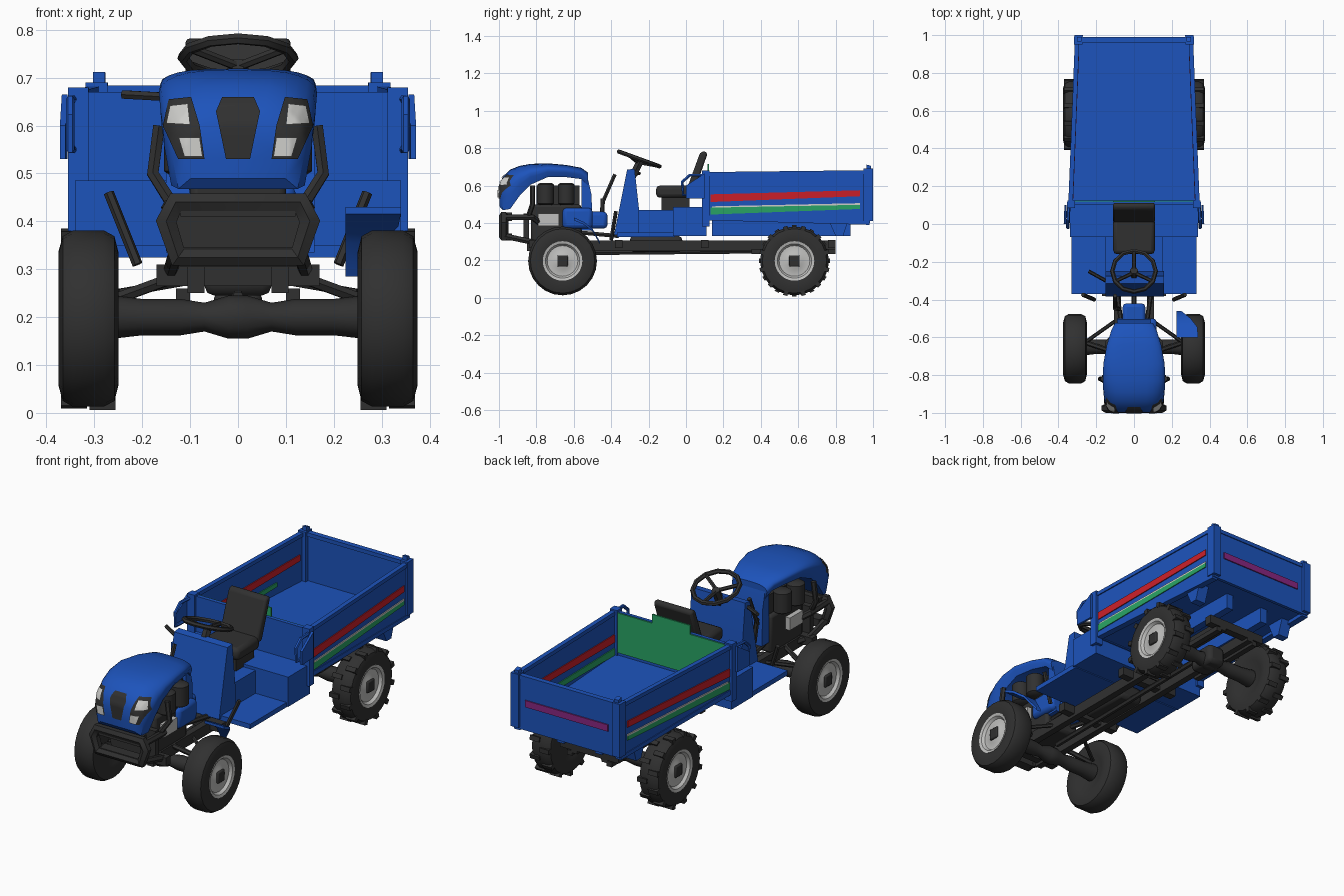
import bpy, bmesh, math
from mathutils import Vector, Matrix
from mathutils.bvhtree import BVHTree

if "Cube" in bpy.data.objects:
    bpy.data.objects.remove(bpy.data.objects["Cube"])

def material(name, rgb):
    m = bpy.data.materials.new(name)
    m.diffuse_color = (*rgb, 1)
    m.use_nodes = True
    m.node_tree.nodes["Principled BSDF"].inputs["Base Color"].default_value = m.diffuse_color
    return m

BLUE = material("blue paint", (0.012, 0.087, 0.5))
BLACK = material("dark rubber", (0.03, 0.03, 0.03))
GREY = material("light grey metal", (0.52, 0.52, 0.51))
WHITE = material("lamp white", (0.62, 0.62, 0.6))
RED = material("red stripe", (0.6, 0.014, 0.022))
GREEN = material("green stripe", (0.022, 0.37, 0.13))
PURPLE = material("purple stripe", (0.25, 0.02, 0.22))

def mesh(name, verts, faces, mat):
    me = bpy.data.meshes.new(name)
    me.from_pydata([tuple(v) for v in verts], [], faces)
    bm = bmesh.new()
    bm.from_mesh(me)
    bmesh.ops.recalc_face_normals(bm, faces=bm.faces)
    bm.to_mesh(me)
    bm.free()
    me.materials.append(mat)
    ob = bpy.data.objects.new(name, me)
    bpy.context.collection.objects.link(ob)
    return ob

def skin(name, rings, mat, caps=True):
    """Join equal closed rings of points into a surface."""
    n = len(rings[0])
    faces = [(i*n + j, i*n + (j+1) % n, (i+1)*n + (j+1) % n, (i+1)*n + j)
             for i in range(len(rings) - 1) for j in range(n)]
    if caps:
        faces += [tuple(range(n)), tuple(range((len(rings)-1)*n, len(rings)*n))]
    return mesh(name, [p for r in rings for p in r], faces, mat)

def prism(name, yz, x0, x1, mat):
    return skin(name, [[(x, y, z) for y, z in yz] for x in (x0, x1)], mat)

def box(name, x0, x1, y0, y1, z0, z1, mat, bevel=0):
    ob = prism(name, [(y0, z0), (y1, z0), (y1, z1), (y0, z1)], x0, x1, mat)
    if bevel:
        b = ob.modifiers.new("bevel", 'BEVEL')
        b.width, b.segments = bevel, 2
    return ob

def tube(name, pts, r, mat, closed=False):
    cu = bpy.data.curves.new(name, 'CURVE')
    cu.dimensions, cu.bevel_depth, cu.bevel_resolution, cu.use_fill_caps = '3D', r, 1, True
    sp = cu.splines.new('POLY')
    sp.points.add(len(pts) - 1)
    for p, q in zip(sp.points, pts):
        p.co = (*q, 1)
    sp.use_cyclic_u = closed
    cu.materials.append(mat)
    ob = bpy.data.objects.new(name, cu)
    bpy.context.collection.objects.link(ob)
    bpy.ops.object.select_all(action='DESELECT')
    ob.select_set(True)
    bpy.context.view_layer.objects.active = ob
    bpy.ops.object.convert(target='MESH')
    return ob

def lathe(name, prof, cy, cz, mat, n=24):
    """Spin (x, radius) points about an axis along x."""
    return skin(name, [[(x, cy + r*math.cos(2*math.pi*k/n), cz + r*math.sin(2*math.pi*k/n))
                        for k in range(n)] for x, r in prof], mat)

# Wheels: tyre with low lugs, shallow rim, square hub
for end, wy in (("front", -0.66), ("rear", 0.58)):
    for side, s in (("left", -1), ("right", 1)):
        nm = f"{end}_{side}_"
        lathe(nm + "tyre", [(s*x, r) for x, r in ((.275, .05), (.258, .1), (.25, .14), (.258, .172), (.28, .184),
              (.345, .184), (.366, .172), (.375, .14), (.368, .104), (.35, .1))], wy, 0.197, BLACK)
        lathe(nm + "rim", [(s*x, r) for x, r in ((.34, .106), (.37, .106), (.366, .092), (.352, .082),
              (.352, .05), (.358, .04))], wy, 0.197, GREY)
        box(nm + "hub", s*.34, s*.368, wy-.028, wy+.028, .167, .227, BLACK, .006)
        for k in range(12 if end == "rear" else 0):
            for half in (0, 1):
                a = 2*math.pi*(k + half/2)/12
                x0, x1 = ((.256, .31), (.315, .37))[half]
                lug = box(nm + "lug", s*x0, s*x1, -.012, .012, .165, .191, BLACK)
                lug.data.transform(Matrix.Translation((0, wy, .197)) @ Matrix.Rotation(a, 4, 'X'))

# Axles with differential housings
for end, wy in (("front", -0.65), ("rear", 0.58)):
    lathe(end + "_axle", [(-.27, .046), (-.2, .038), (-.12, .038), (-.07, .03), (-.02, .045), (.02, .045),
                          (.07, .03), (.12, .038), (.2, .038), (.27, .046)], wy, 0.2, BLACK, 12)
box("rear_differential", -.05, .05, .5, .65, .16, .26, BLACK, .02)
tube("drive_shaft", [(0, -.6, .24), (0, .5, .25)], .014, BLACK)

# Chassis
for s in (-1, 1):
    box("chassis_rail", s*.07, s*.105, -.85, .8, .25, .305, BLACK)
    tube("axle_strut", [(s*.25, -.63, .24), (s*.1, -.68, .295)], .013, BLACK)
    tube("steering_link", [(s*.25, -.62, .25), (s*.08, -.5, .28)], .01, BLACK)
    box("leaf_spring", s*.1, s*.13, .35, .8, .235, .26, BLACK)
    tube("floor_strut", [(s*.21, -.4, .31), (s*.27, -.375, .46)], .011, BLACK)
    tube("floor_brace", [(s*.06, -.58, .35), (s*.09, -.36, .33)], .012, BLACK)
for y in (-.82, -.36, .1, .46, .78):
    box("cross_member", -.17, .17, y-.02, y+.02, .265, .31, BLACK)
box("gearbox", -.07, .07, -.3, -.02, .245, .33, BLACK, .02)

# Hood lofted from arched sections: y, half width, bottom, top
def arch(y, w, b, t, n=16):
    pts = []
    for k in range(n + 1):
        c, si = math.cos(math.pi*k/n), max(0, math.sin(math.pi*k/n))
        e = si**.6
        pts.append((math.copysign(abs(c)**.6, c)*w*(.82 + .18*min(1, e*1.4)), y, b + (t-b)*e))
    return pts
hood = skin("hood", [arch(*a) for a in ((-.998, .12, .49, .605), (-.98, .152, .468, .645),
            (-.94, .17, .475, .685), (-.89, .177, .545, .705), (-.83, .18, .605, .716),
            (-.74, .177, .645, .719), (-.64, .157, .645, .71), (-.56, .13, .635, .695),
            (-.525, .11, .6, .67))], BLUE)
bvh = BVHTree.FromPolygons([v.co for v in hood.data.vertices], [p.vertices[:] for p in hood.data.polygons])

# Grille and lamps: patches laid on the nose
def patch(name, quad, mat, lift, n=8):
    a, b, c, d = [Vector((x, 0, z)) for x, z in quad]
    verts = []
    for i in range(n + 1):
        for j in range(n + 1):
            p = a.lerp(b, j/n).lerp(d.lerp(c, j/n), i/n)
            hit = bvh.ray_cast(Vector((p.x, -2, p.z)), Vector((0, 1, 0)))[0]
            verts.append((p.x, (hit.y if hit else -.94) - lift, p.z))
    m = n + 1
    mesh(name, verts, [(i*m+j, i*m+j+1, i*m+m+j+1, i*m+m+j) for i in range(n) for j in range(n)], mat)
patch("grille_top", [(-.033, .66), (.033, .66), (.046, .63), (-.046, .63)], BLACK, .005)
patch("grille", [(-.046, .63), (.046, .63), (.025, .53), (-.025, .53)], BLACK, .005)
for s in (-1, 1):
    patch("lamp_surround", [(s*x, z) for x, z in ((.098, .66), (.145, .655), (.157, .6), (.08, .6))], BLACK, .005)
    patch("lamp_surround_low", [(s*x, z) for x, z in ((.08, .6), (.157, .6), (.125, .53), (.07, .53))], BLACK, .005)
    patch("upper_lamp", [(s*x, z) for x, z in ((.105, .646), (.142, .642), (.15, .605), (.1, .602))], WHITE, .009)
    patch("lower_lamp", [(s*x, z) for x, z in ((.08, .575), (.124, .575), (.112, .535), (.074, .535))], WHITE, .009)

# Engine bay
prism("firewall", [(-.56, .36), (-.5, .36), (-.505, .55), (-.53, .66), (-.56, .66)], -.09, .09, BLUE)
box("engine_block", -.1, .1, -.83, -.56, .3, .5, BLACK, .015)
box("engine_plate", -.125, .125, -.79, -.68, .385, .45, GREY)
box("air_box", -.08, .08, -.8, -.57, .5, .6, BLACK)
for y in (-.75, -.64):
    for s in (-1, 1):
        c = lathe("engine_canister", [(-.06, .03), (-.05, .045), (.05, .045), (.06, .03)], 0, 0, BLACK, 12)
        c.data.transform(Matrix.Translation((s*.11, y, .555)) @ Matrix.Rotation(math.pi/2, 4, 'Y'))
box("clutch_housing", -.06, .06, -.68, -.42, .37, .46, BLUE, .02)
box("engine_side_cover", .05, .12, -.66, -.5, .37, .48, BLUE, .02)

# Front guard
ring = [(-.13, .44), (.13, .44), (.15, .4), (.125, .325), (-.125, .325), (-.15, .4)]
tube("guard_ring", [(x, -.975, z) for x, z in ring], .025, BLACK, True)
box("guard_top_plate", -.12, .12, -.985, -.93, .41, .455, BLACK)
box("guard_bottom_plate", -.12, .12, -.985, -.93, .305, .345, BLACK)
box("guard_back_plate", -.13, .13, -.87, -.84, .31, .45, BLACK)
for s in (-1, 1):
    tube("guard_upper_arm", [(s*.14, -.97, .43), (s*.145, -.82, .43), (s*.1, -.78, .4)], .017, BLACK)
    tube("guard_lower_arm", [(s*.13, -.97, .33), (s*.14, -.83, .3), (s*.09, -.78, .28)], .017, BLACK)
    tube("hood_stay", [(s*.165, -.82, .6), (s*.178, -.82, .5), (s*.14, -.84, .44)], .014, BLACK)

# Single mudguard on the right, tilted outward
guard = [(.222, .355, -.59, .42), (.345, .305, -.59, .42), (.345, .25, -.5, .355), (.24, .235, -.455, .29)]
arc = [(-.6, .42), (-.545, .395), (-.5, .36), (-.46, .29)]
skin("mudguard", [[(x0, y, z - .005), (x1, y, z - .005), (x1, y, z + .01), (x0, y, z + .01)]
                  for (y, z), x0, x1 in zip(arc, (.225, .225, .225, .225), (.34, .335, .3, .25))], BLUE)

# Driver platform
box("floor", -.33, .33, -.37, -.06, .325, .35, BLUE)
box("seat_box", -.34, .34, -.07, .11, .33, .485, BLUE)
box("seat_tunnel", -.15, .15, -.27, -.06, .34, .47, BLUE)
prism("dash_panel", [(-.385, .335), (-.315, .685), (-.275, .69), (-.25, .46), (-.25, .34)], -.15, .16, BLUE)
tube("gear_lever", [(-.1, -.45, .5), (-.1, -.38, .66)], .011, BLACK)
tube("gear_lever_base", [(-.08, -.45, .4), (-.1, -.445, .53)], .012, BLACK)
tube("side_lever", [(-.15, -.3, .66), (-.24, -.25, .665)], .01, BLACK)

# Steering wheel
tilt = Matrix.Translation((0, -.25, .742)) @ Matrix.Rotation(math.radians(-20), 4, 'X')
on_wheel = lambda a, r, z=0: tilt @ Vector((r*math.cos(a), r*math.sin(a), z))
tube("steering_wheel", [on_wheel(2*math.pi*k/12, .115) for k in range(12)], .012, BLACK, True)
for k in range(3):
    tube("steering_spoke", [on_wheel(0, 0, -.02), on_wheel(math.pi/2 + 2*math.pi*k/3, .115)], .01, BLACK)
tube("steering_column", [(0, -.245, .73), (0, -.3, .62)], .022, BLACK)

# Seat
box("seat_pedestal", -.08, .08, -.13, .02, .465, .535, BLACK)
box("seat_cushion", -.11, .11, -.16, .03, .535, .6, BLACK, .02)
back = prism("seat_back", [(.0, .57), (.045, .57), (.115, .77), (.1, .785), (.075, .775)], -.11, .11, BLACK)
bv = back.modifiers.new("bevel", 'BEVEL')
bv.width, bv.segments = .01, 2

# Cargo bed: tapered toward the rear
bed_x = lambda y: .342 - (y - .1)*.04
def side_plate(name, s, y0, y1, low, high, inner, outer, mat):
    skin(name, [[(s*(bed_x(y) + o), y, z) for o, z in ((inner, b), (outer, b), (outer, t), (inner, t))]
                for y, b, t in ((y0, low[0], high[0]), (y1, low[1], high[1]))], mat)
for s in (-1, 1):
    side_plate("bed_side", s, .1, .98, (.435, .4), (.665, .675), -.014, 0, BLUE)
    side_plate("bed_top_rail", s, .1, .98, (.652, .662), (.672, .682), -.018, .006, BLUE)
    side_plate("bed_lower_rail", s, .1, .98, (.415, .39), (.44, .41), -.03, .004, BLUE)
    for inner, outer, where in ((0, .005, "outer"), (-.019, -.014, "inner")):
        end = .75 if where == "inner" and s < 0 else .93
        side_plate(f"{where}_red_stripe", s, .13, .93, (.512, .543), (.553, .575), inner, outer, RED)
        side_plate(f"{where}_green_stripe", s, .13, end, (.445, .475), (.482, .497), inner, outer, GREEN)
    side_plate("white_line", s, .14, .93, (.482, .497), (.489, .506), 0, .005, WHITE)
    side_plate("front_post", s, .085, .125, (.38, .38), (.68, .68), -.03, .012, BLUE)
    side_plate("rear_post", s, .95, 1.0, (.41, .41), (.69, .69), -.035, .01, BLUE)
    side_plate("rear_post_cap", s, .965, .99, (.68, .68), (.712, .705), -.03, -.005, BLUE)
    side_plate("post_wing", s, .0, .1, (.53, .53), (.6, .665), .014, .026, BLUE)
    tube("front_handle", [(s*.345, .1, .655), (s*.35, .02, .655), (s*.35, -.02, .62), (s*.35, -.015, .55),
                          (s*.345, .1, .55)], .009, BLUE)
    prism("rear_flap", [(.76, .42), (.87, .42), (.84, .33), (.8, .33)], s*.24, s*.3, BLUE)
    box("bed_runner", s*.09, s*.13, .14, .88, .33, .42, BLUE)
skin("bed_floor", [[(sx*(bed_x(y) - .005), y, z) for sx, z in ((-1, b), (1, b), (1, b+.02), (-1, b+.02))]
                   for y, b in ((.11, .425), (.98, .41))], BLUE)
box("bed_front", -.342, .342, .1, .118, .42, .67, BLUE)
box("green_front_lining", -.325, .325, .118, .124, .46, .668, GREEN)
box("green_lining_crest", -.11, .11, .116, .124, .66, .715, GREEN)
box("tailgate", -.305, .305, .968, .985, .4, .68, BLUE)
box("tailgate_rail", -.3, .3, .962, .99, .664, .684, BLUE)
box("tailgate_stripe", -.24, .24, .985, .991, .525, .56, PURPLE)

# Smooth rounded parts, keep hard edges
bpy.ops.object.select_all(action='SELECT')
bpy.context.view_layer.objects.active = hood
bpy.ops.object.shade_smooth_by_angle(angle=math.radians(38))
